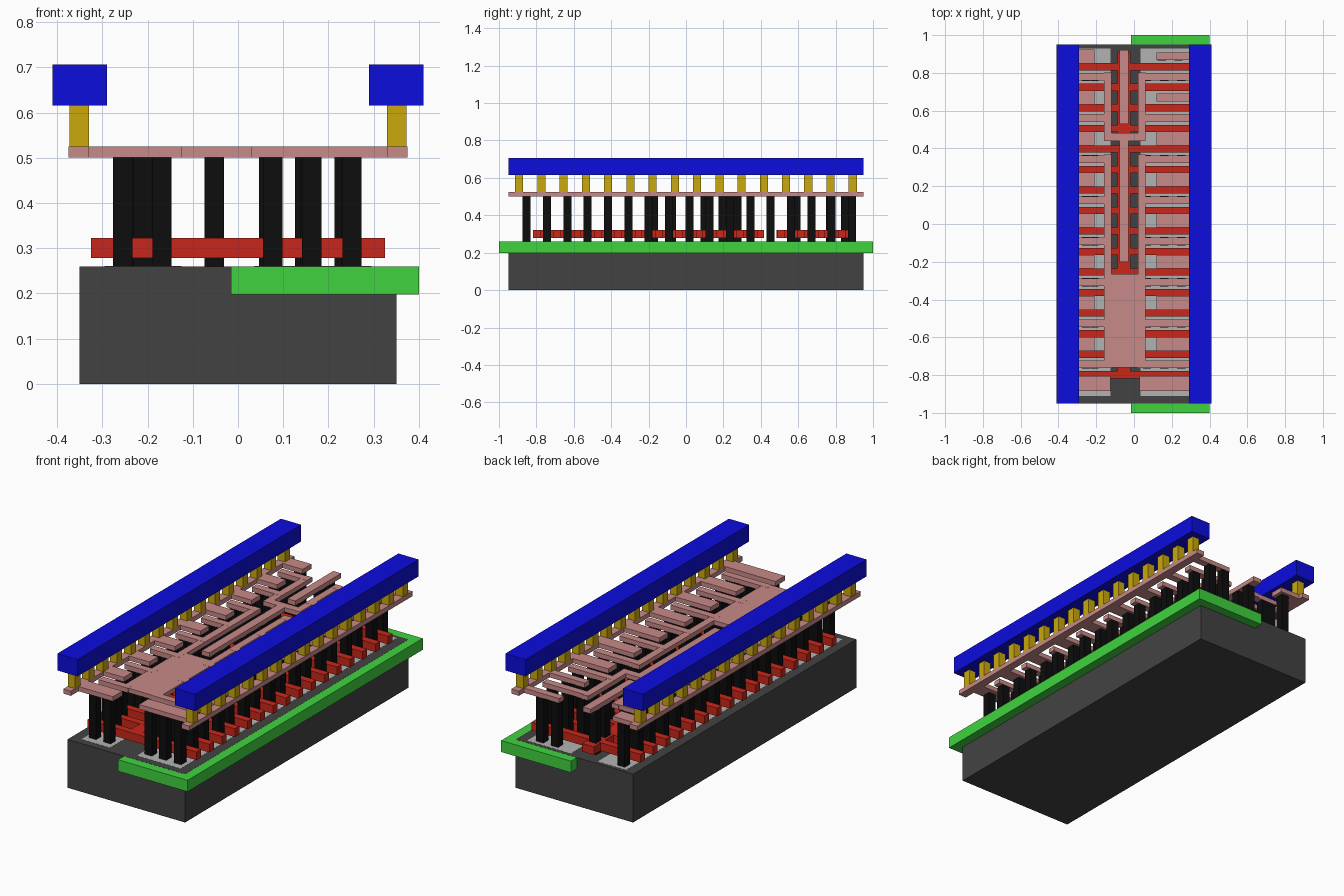
import bpy, bmesh


def material(name, srgb):
    m = bpy.data.materials.new(name)
    m.diffuse_color = [((c + 0.055) / 1.055) ** 2.4 if c > 0.04 else c / 12.92 for c in srgb] + [1]
    return m


def boxes(name, mat, spans, z0, z1):
    """One object made of boxes; each span is (x0, x1, y0, y1)."""
    bm = bmesh.new()
    for x0, x1, y0, y1 in spans:
        cube = bmesh.ops.create_cube(bm, size=1)
        for v in cube["verts"]:
            v.co.x = x1 if v.co.x > 0 else x0
            v.co.y = y1 if v.co.y > 0 else y0
            v.co.z = z1 if v.co.z > 0 else z0
    me = bpy.data.meshes.new(name)
    bm.to_mesh(me)
    bm.free()
    me.materials.append(mat)
    ob = bpy.data.objects.new(name, me)
    bpy.context.collection.objects.link(ob)
    return ob


def square(x, y, w=0.043):
    return (x - w / 2, x + w / 2, y - w / 2, y + w / 2)


dark = material("substrate", (0.26, 0.26, 0.26))
green = material("well", (0.25, 0.83, 0.25))
light = material("diffusion", (0.7, 0.7, 0.7))
red = material("gate", (0.79, 0.15, 0.1))
black = material("contact", (0.05, 0.05, 0.05))
pink = material("local_metal", (0.78, 0.54, 0.53))
gold = material("via", (0.79, 0.66, 0.05))
blue = material("rail", (0.05, 0.05, 0.87))

PITCH = 0.1087
rows = [-0.855 + i * PITCH for i in range(17)]       # contact rows
gates = [-0.798 + i * PITCH for i in range(16)]      # gate fingers between rows

# Base layers
boxes("substrate", dark, [(-0.35, 0.35, -0.95, 0.95)], 0, 0.26)
boxes("well", green, [(-0.015, 0.4, -1, 1)], 0.198, 0.2595)
boxes("diffusion", light, [(-0.295, -0.125, -0.91, 0.93),
                           (0.035, 0.295, -0.91, 0.93)], 0.2, 0.2605)

# Gate comb: fingers plus two spines
boxes("gate_fingers", red, [(-0.325, 0.325, y - 0.019, y + 0.019) for y in gates], 0.278, 0.322)
boxes("gate_spines", red, [(-0.088, -0.018, -0.79, 0.405), (-0.088, -0.018, 0.483, 0.91)], 0.2785, 0.3215)

# Local metal: rails with supply fingers on even rows, output straps on odd rows
supply = [(-0.375, -0.33, -0.95, 0.95), (0.33, 0.375, -0.95, 0.95)]
straps = []
contacts = []
for i, y in enumerate(rows):
    y += 0.003
    if i == 0:
        supply += [(-0.332, -0.125, -0.885, -0.805), (0.03, 0.332, -0.885, -0.805)]
        xs = (-0.255, -0.168, 0.077, 0.163, 0.252)
    elif i % 2 == 0:
        h = 0.02 if i >= 14 else 0.037
        supply += [(-0.332, -0.21, y - 0.037, y + 0.037), (0.12, 0.332, y - h, y + h)]
        xs = (-0.25, 0.147, 0.235)
    else:
        straps += [(-0.295, -0.12, y - 0.02, y + 0.02), (0.02, 0.295, y - 0.02, y + 0.02)]
        xs = (-0.255, -0.21, 0.068, 0.16, 0.25)
    contacts += [square(x, y) for x in xs]
boxes("supply_metal", pink, supply, 0.5, 0.525)
boxes("output_straps", pink, straps, 0.5, 0.525)
boxes("output_metal", pink, [
    (-0.16, -0.12, -0.27, 0.367), (0.02, 0.06, -0.27, 0.367),    # second stage
    (-0.16, 0.06, -0.76, -0.265),
    (-0.16, -0.12, 0.44, 0.803), (0.02, 0.06, 0.44, 0.803),      # first stage
    (-0.16, 0.06, 0.44, 0.483), (-0.077, -0.03, -0.2, 0.45)], 0.5005, 0.5245)
boxes("input_metal", pink, [(-0.077, -0.03, 0.53, 0.92)], 0.5, 0.525)

# Contact posts
contacts += [square(-0.053, y) for y in (-0.17, -0.075, 0.1, 0.195, 0.275, 0.59, 0.77, 0.85)]
boxes("contact_posts", black, contacts, 0.26, 0.5)

# Vias and power rails on both sides
for side, s in (("left", -1), ("right", 1)):
    boxes(side + "_vias", gold, [square(s * 0.351, -0.892 + i * 0.1189) for i in range(16)], 0.525, 0.615)
    boxes(side + "_power_rail", blue, [(s * 0.35 - 0.06, s * 0.35 + 0.06, -0.95, 0.95)], 0.615, 0.706)
